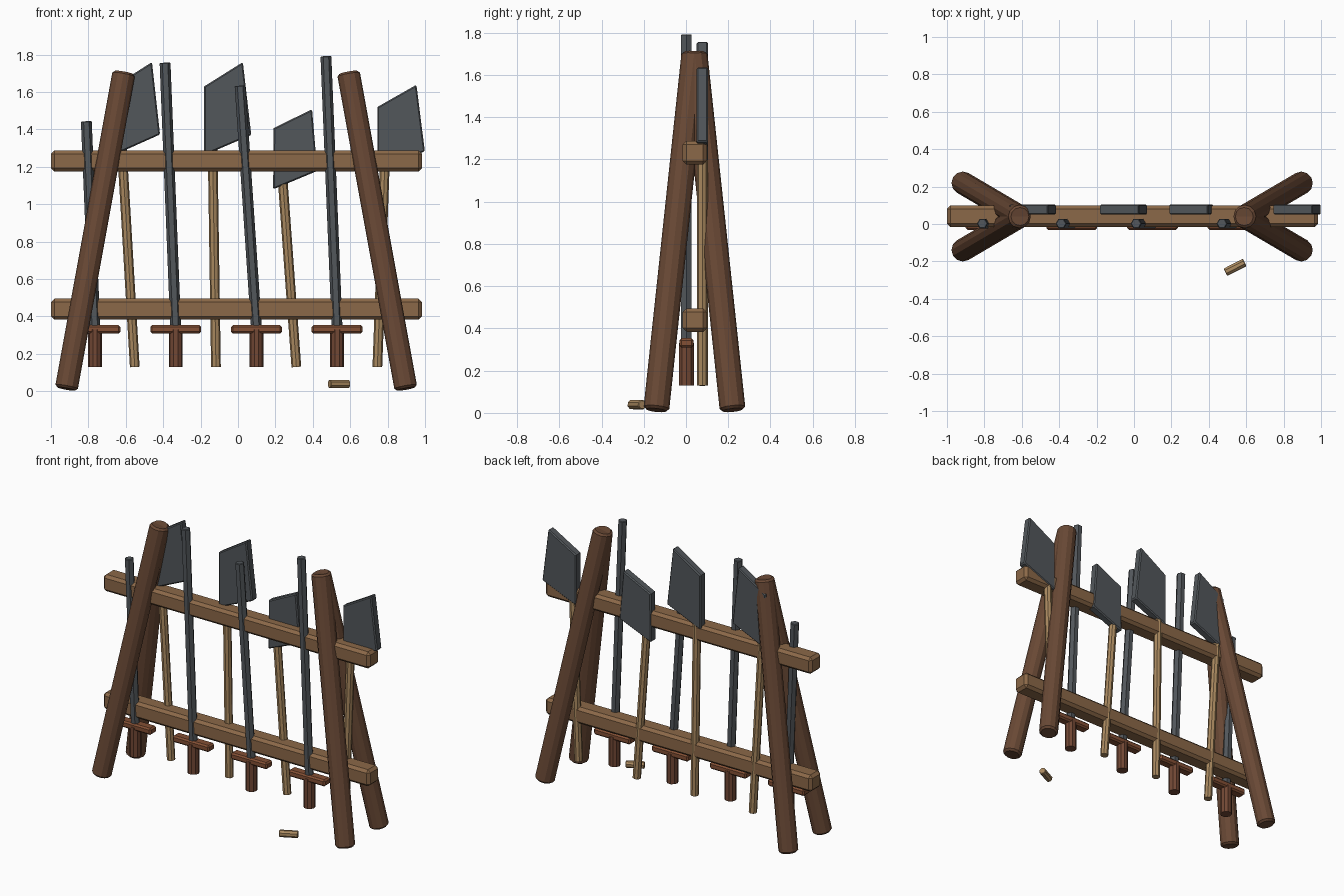
import bpy, bmesh, math
from mathutils import Vector, Matrix

if "Cube" in bpy.data.objects:
    bpy.data.objects.remove(bpy.data.objects["Cube"])


def material(name, rgb):
    m = bpy.data.materials.new(name)
    m.diffuse_color = (*rgb, 1)
    m.use_nodes = True
    m.node_tree.nodes["Principled BSDF"].inputs["Base Color"].default_value = m.diffuse_color
    return m


DARK = material("dark_wood", (0.14, 0.065, 0.035))
OAK = material("rail_wood", (0.26, 0.14, 0.065))
PALE = material("shaft_wood", (0.40, 0.25, 0.115))
STEEL = material("steel", (0.085, 0.095, 0.105))
LEATHER = material("grip_leather", (0.17, 0.065, 0.035))
COPPER = material("guard_copper", (0.23, 0.08, 0.035))


def finish(bm, name, mat, bevel=0.0):
    bmesh.ops.recalc_face_normals(bm, faces=bm.faces)
    me = bpy.data.meshes.new(name)
    bm.to_mesh(me)
    bm.free()
    me.materials.append(mat)
    ob = bpy.data.objects.new(name, me)
    bpy.context.collection.objects.link(ob)
    if bevel:
        mod = ob.modifiers.new("bevel", "BEVEL")
        mod.width = bevel
        mod.segments = 1
        mod.limit_method = "ANGLE"
        mod.angle_limit = math.radians(65)
    return ob


def rod(name, a, b, r, sides, mat, bevel=0.0):
    a, b = Vector(a), Vector(b)
    d = b - a
    bm = bmesh.new()
    bmesh.ops.create_cone(bm, cap_ends=True, segments=sides, radius1=r, radius2=r, depth=d.length)
    # turn vertices onto the +x axis, then aim along the line
    rot = Vector((0, 0, 1)).rotation_difference(d).to_matrix().to_4x4()
    first = max(bm.verts, key=lambda v: v.co.x).co
    spin = Matrix.Rotation(-math.atan2(first.y, first.x), 4, "Z")
    bmesh.ops.transform(bm, matrix=Matrix.Translation((a + b) / 2) @ rot @ spin, verts=bm.verts)
    return finish(bm, name, mat, bevel)


def box(name, centre, size, mat, bevel):
    bm = bmesh.new()
    bmesh.ops.create_cube(bm, size=1)
    bmesh.ops.transform(bm, matrix=Matrix.Translation(centre) @ Matrix.Diagonal((*size, 1)), verts=bm.verts)
    return finish(bm, name, mat, bevel)


def plate(name, pts, y0, y1, mat, bevel):
    bm = bmesh.new()
    f = bm.faces.new([bm.verts.new((x, y0, z)) for x, z in pts])
    ext = bmesh.ops.extrude_face_region(bm, geom=[f])
    verts = [g for g in ext["geom"] if isinstance(g, bmesh.types.BMVert)]
    bmesh.ops.translate(bm, vec=(0, y1 - y0, 0), verts=verts)
    return finish(bm, name, mat, bevel)


# A-frame legs, two per side meeting at the top
for side, sx in (("left", -1), ("right", 1)):
    for end, y in (("front", -0.141), ("back", 0.221)):
        rod(f"{side}_{end}_leg", (-0.01 + sx * 0.908, y, 0.013),
            (-0.01 + sx * 0.6, 0.04, 1.705), 0.061, 12, DARK, 0.012)

# Cross rails
for name, z in (("lower_rail", 0.439), ("upper_rail", 1.232)):
    box(name, (-0.008, 0.042, z), (1.984, 0.115, 0.112), OAK, 0.018)

# Swords on the front: blade, guard and grip
for i, (x, top_x, top_z) in enumerate([(-0.765, -0.811, 1.444), (-0.333, -0.390, 1.757),
                                       (0.099, 0.011, 1.634), (0.530, 0.470, 1.792)], 1):
    rod(f"sword_blade_{i}", (x, 0.002, 0.33), (top_x, 0.002, top_z), 0.029, 6, STEEL, 0.004)
    box(f"sword_guard_{i}", (x, 0.002, 0.331), (0.272, 0.066, 0.045), COPPER, 0.01)
    rod(f"sword_grip_{i}", (x, 0.002, 0.13), (x, 0.002, 0.33), 0.037, 10, LEATHER)

# Axes on the back: shaft and slanted head
axes = [
    ((-0.552, 0.13), (-0.622, 1.32), [(-0.665, 1.63), (-0.460, 1.76), (-0.417, 1.373), (-0.665, 1.262)]),
    ((-0.118, 0.13), (-0.136, 1.32), [(-0.181, 1.63), (0.026, 1.76), (0.071, 1.37), (-0.181, 1.262)]),
    ((0.312, 0.13), (0.238, 1.14), [(0.190, 1.407), (0.396, 1.508), (0.424, 1.178), (0.188, 1.08)]),
    ((0.745, 0.13), (0.786, 1.24), [(0.745, 1.52), (0.954, 1.639), (0.999, 1.283), (0.745, 1.178)]),
]
for i, (foot, top, head) in enumerate(axes, 1):
    rod(f"axe_shaft_{i}", (foot[0], 0.077, foot[1]), (top[0], 0.077, top[1]), 0.026, 8, PALE)
    plate(f"axe_head_{i}", head, 0.050, 0.105, STEEL, 0.007)

# Loose peg lying in front
c, d = Vector((0.54, -0.232, 0.039)), Vector((math.cos(0.47), math.sin(0.47), 0)) * 0.058
rod("loose_peg", c - d, c + d, 0.023, 8, PALE, 0.003)
